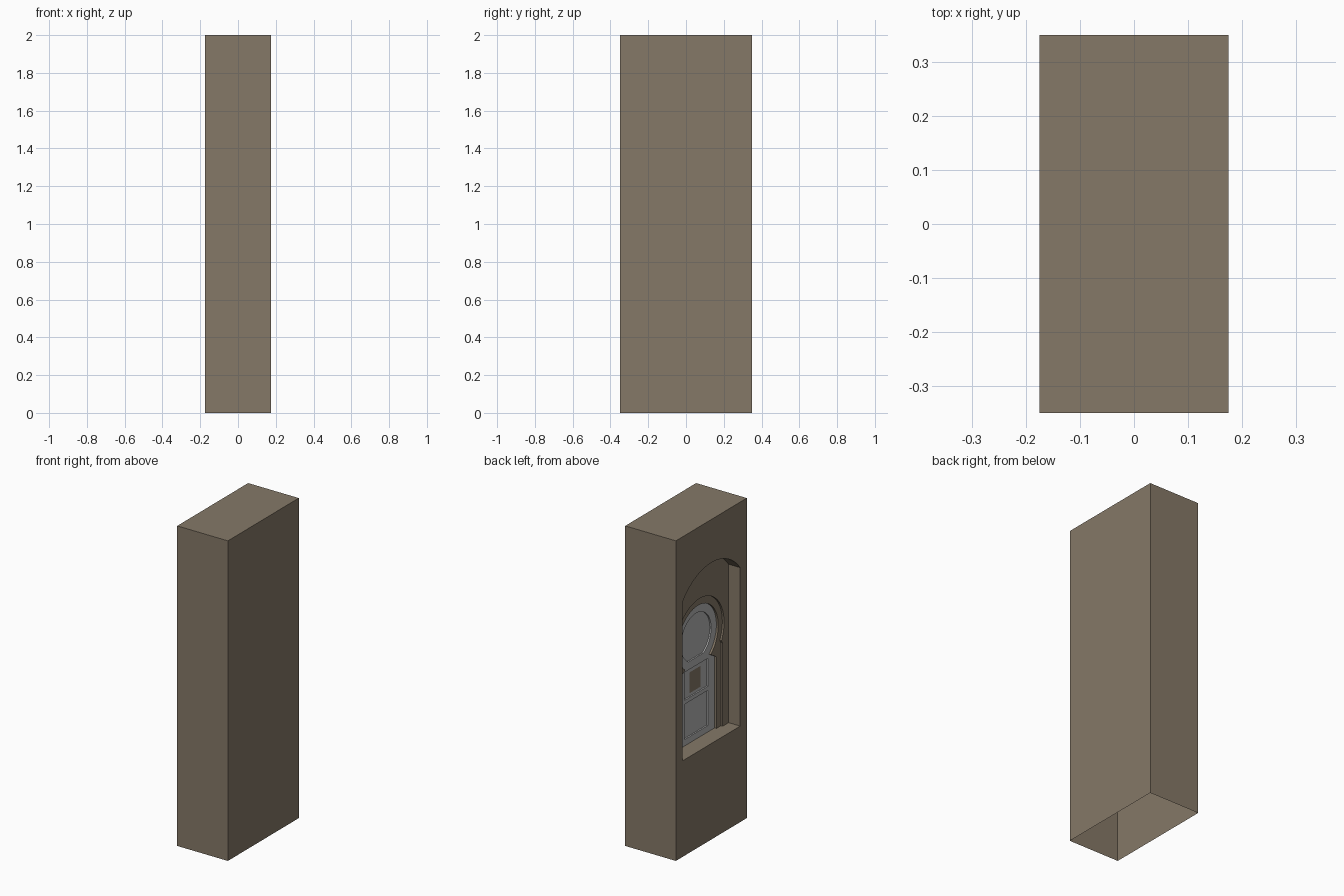
import bpy, bmesh, math
from mathutils import Vector

if "Cube" in bpy.data.objects:
    bpy.data.objects.remove(bpy.data.objects["Cube"])

FRONT = -0.175          # the niche is cut into the -x side
SILL = 0.60


def material(name, rgb):
    m = bpy.data.materials.new(name)
    m.diffuse_color = (*rgb, 1)
    m.use_nodes = True
    m.node_tree.nodes["Principled BSDF"].inputs["Base Color"].default_value = m.diffuse_color
    return m


brown = material("brown_stone", (0.235, 0.19, 0.137))
grey = material("grey_door", (0.46, 0.46, 0.46))


# ---- outlines: (y, z) points running from the +y foot over the top to the -y foot
def rect(w, z0, z1):
    return [(w, z0), (w, z1), (-w, z1), (-w, z0)]


def segment_arch(w, spring, rise, n=28):
    r = (w * w + rise * rise) / (2 * rise)
    a = math.asin(w / r)
    zc = spring + rise - r
    arc = []
    for i in range(n + 1):
        t = a - 2 * a * i / n
        arc.append((r * math.sin(t), zc + r * math.cos(t)))
    return [(w, SILL)] + arc + [(-w, SILL)]


def horseshoe(r, zc, pinch, jamb=None, step=0.0, n=40):
    a = math.acos(pinch / r)
    pts = []
    for i in range(n + 1):
        t = -a + (math.pi + 2 * a) * i / n
        pts.append((r * math.cos(t), zc + r * math.sin(t)))
    if jamb:
        z = zc - r * math.sin(a) - step
        pts = [(jamb, SILL), (jamb, z)] + pts + [(-jamb, z), (-jamb, SILL)]
    return pts


# ---- mesh helpers
def point(p, d):
    return Vector((FRONT + d, p[0], p[1]))


def flat(bm, pts, d):
    f = bm.faces.new([bm.verts.new(point(p, d)) for p in pts])
    f.normal_update()
    if f.normal.x > 0:
        f.normal_flip()
    bmesh.ops.triangulate(bm, faces=[f])


def band(bm, outer, inner, d):
    flat(bm, outer + inner[::-1], d)


def reveal(bm, loop, d0, d1):
    for a, b in zip(loop, loop[1:] + loop[:1]):
        bm.faces.new([bm.verts.new(v) for v in
                      (point(a, d0), point(a, d1), point(b, d1), point(b, d0))])


def sheet_with_holes(bm, loops, d):
    edges = []
    for loop in loops:
        vs = [bm.verts.new(point(p, d)) for p in loop]
        edges += [bm.edges.new((vs[i - 1], vs[i])) for i in range(len(vs))]
    res = bmesh.ops.triangle_fill(bm, edges=edges, use_beauty=True, use_dissolve=False)
    for f in res["geom"]:
        if isinstance(f, bmesh.types.BMFace):
            f.normal_update()
            if f.normal.x > 0:
                f.normal_flip()


def finish(bm, name, mat):
    bmesh.ops.remove_doubles(bm, verts=bm.verts[:], dist=1e-5)
    me = bpy.data.meshes.new(name)
    bm.to_mesh(me)
    bm.free()
    me.materials.append(mat)
    ob = bpy.data.objects.new(name, me)
    bpy.context.collection.objects.link(ob)
    bpy.ops.object.select_all(action='DESELECT')
    ob.select_set(True)
    bpy.context.view_layer.objects.active = ob
    bpy.ops.object.shade_smooth_by_angle(angle=math.radians(25))


niche = segment_arch(0.285, 1.59, 0.14)
outer_arch = horseshoe(0.24, 1.245, 0.215, 0.225, 0.02)
door_arch = horseshoe(0.20, 1.238, 0.125, 0.183, 0.035)
D_NICHE, D_STEP, D_DOOR, D_PANEL = 0.08, 0.092, 0.105, 0.114

# ---- plain outer block, open underneath
bm = bmesh.new()
X, Y, Z = 0.175, 0.35, 2.0
for quad in ([(X, -Y, 0), (X, Y, 0), (X, Y, Z), (X, -Y, Z)],
             [(-X, -Y, 0), (X, -Y, 0), (X, -Y, Z), (-X, -Y, Z)],
             [(X, Y, 0), (-X, Y, 0), (-X, Y, Z), (X, Y, Z)],
             [(-X, -Y, Z), (X, -Y, Z), (X, Y, Z), (-X, Y, Z)]):
    bm.faces.new([bm.verts.new(v) for v in quad])
# niche side: wall below the sill, wall round the niche
flat(bm, rect(Y, 0, SILL), 0)
band(bm, rect(Y, SILL, Z), niche, 0)
finish(bm, "wall_block", brown)

# ---- stepped niche with horseshoe surround
bm = bmesh.new()
reveal(bm, niche, 0, D_NICHE)
band(bm, niche, outer_arch, D_NICHE)
reveal(bm, outer_arch, D_NICHE, D_STEP)
band(bm, outer_arch, door_arch, D_STEP)
reveal(bm, door_arch, D_STEP, D_DOOR)
finish(bm, "niche_surround", brown)

# ---- door with a keyhole fanlight and two sunk panels
panels = [horseshoe(0.148, 1.238, 0.075),
          rect(0.115, 0.885, 1.06),
          rect(0.115, 0.64, 0.86)]
bm = bmesh.new()
sheet_with_holes(bm, [door_arch] + panels, D_DOOR)
for p in panels:
    reveal(bm, p, D_DOOR, D_PANEL)
    flat(bm, p, D_PANEL)
finish(bm, "door", grey)

# ---- small window plate in the upper panel
bm = bmesh.new()
flat(bm, rect(0.055, 0.905, 1.035), D_PANEL - 0.002)
finish(bm, "door_window", brown)
